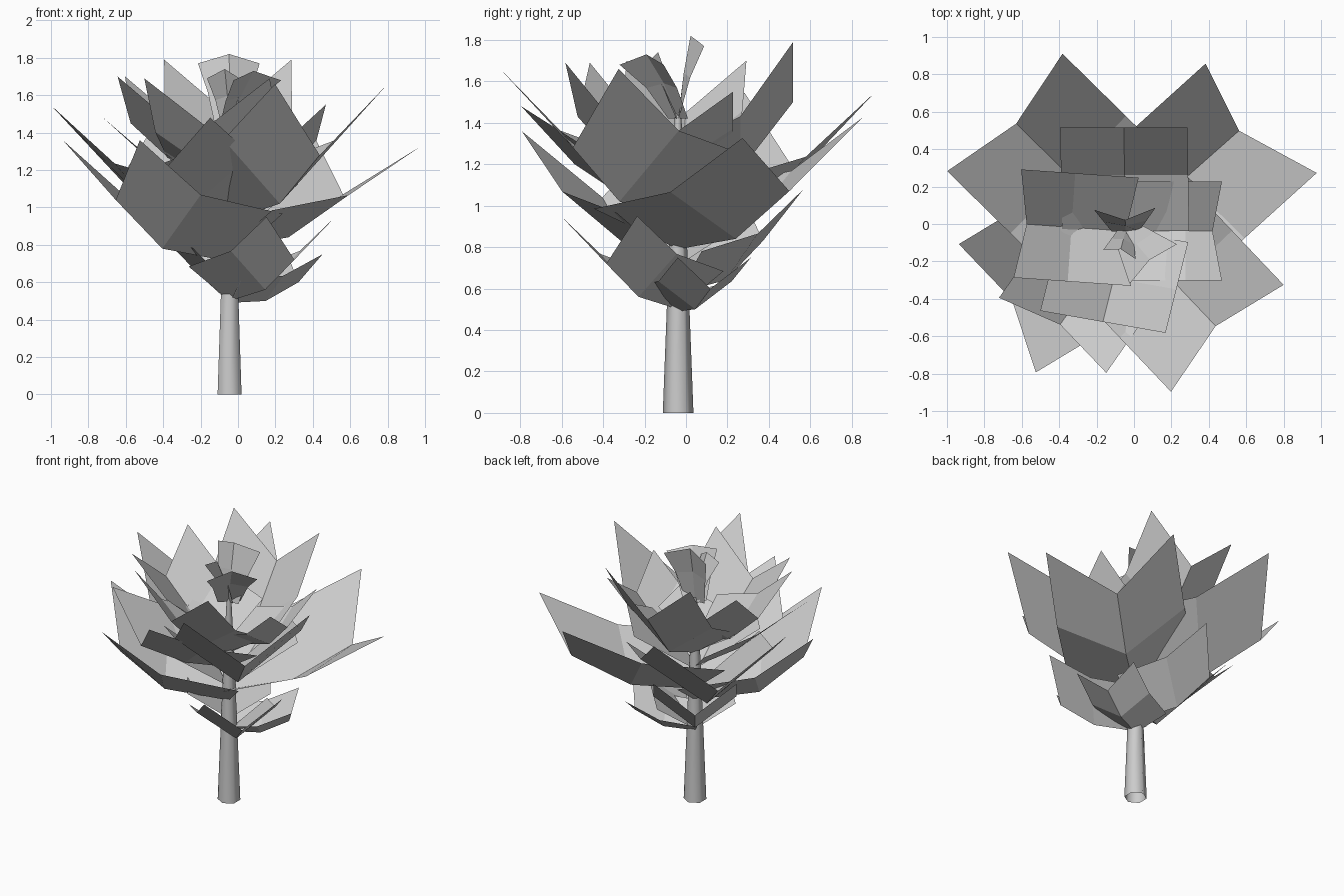
import bpy, bmesh, math
from mathutils import Vector

if "Cube" in bpy.data.objects:
    bpy.data.objects.remove(bpy.data.objects["Cube"])

AXIS = Vector((-0.045, -0.038, 0))

grey = bpy.data.materials.new("light_grey")
grey.diffuse_color = (0.6, 0.6, 0.6, 1)
grey.use_nodes = True
grey.node_tree.nodes["Principled BSDF"].inputs["Base Color"].default_value = grey.diffuse_color


def make(name, bm):
    me = bpy.data.meshes.new(name)
    bm.to_mesh(me)
    bm.free()
    ob = bpy.data.objects.new(name, me)
    ob.data.materials.append(grey)
    bpy.context.collection.objects.link(ob)
    return ob


def frame(azimuth):
    """Outward and sideways directions for a compass angle."""
    a = math.radians(azimuth)
    return Vector((math.cos(a), math.sin(a), 0)), Vector((-math.sin(a), math.cos(a), 0))


def skin(name, rows, bm):
    for p, q in zip(rows, rows[1:]):
        for i in range(2):
            bm.faces.new((p[i], q[i], q[i + 1], p[i + 1]))
    make(name, bm)


# Tapered six-sided trunk, open at the bottom
SIDES = 6
bm = bmesh.new()
rings = []
for z, r in ((0, 0.074), (0.55, 0.053), (1.0, 0.036), (1.45, 0.015)):
    rings.append([bm.verts.new(AXIS + frame(30 + 360 * i / SIDES)[0] * r + Vector((0, 0, z)))
                  for i in range(SIDES)])
for lo, hi in zip(rings, rings[1:]):
    for i in range(SIDES):
        j = (i + 1) % SIDES
        bm.faces.new((lo[i], lo[j], hi[j], hi[i]))
trunk = make("trunk", bm)
bpy.context.view_layer.objects.active = trunk
trunk.select_set(True)
bpy.ops.object.shade_smooth_by_angle(angle=math.radians(70))


def leaf(name, azimuth, spine, half_width, rise, tip_shift, roll=0, twist=0):
    """Trough-shaped leaf: spine of (radius, height), both halves folded up."""
    out, _ = frame(azimuth)
    fwd, side = frame(azimuth + twist)
    bm = bmesh.new()
    rows = []
    for k, (r, z) in enumerate(spine):
        t = k / (len(spine) - 1)
        c = AXIS + out * r + Vector((0, 0, z))
        h = rise * (0.8 + 0.2 * t)
        row = []
        for s in (-1, 0, 1):
            a = math.radians(roll) * s
            w2 = half_width * math.cos(a) - h * math.sin(a)
            h2 = half_width * math.sin(a) + h * math.cos(a)
            lift = fwd * tip_shift * (2 * t - 1) + Vector((0, 0, h2))
            row.append(bm.verts.new(c + side * s * w2 + lift * abs(s)))
        rows.append(row)
    skin(name, rows, bm)


# azimuth, (z0, r1, z1, r2, z2), half width, rise, tip shift, roll, twist
LEAVES = {
    # small bottom leaves
    "bottom_leaf": [
        (-45, (0.50, 0.27, 0.56, 0.49, 0.72), 0.26, 0.23, 0.05, 0, 0),
        (23, (0.49, 0.21, 0.50, 0.40, 0.60), 0.20, 0.15, 0.04, 0, 5),
        (125, (0.58, 0.28, 0.64, 0.50, 0.83), 0.27, 0.25, 0.05, 0, 0)],
    # large spreading leaves
    "middle_leaf": [
        (-46.5, (0.93, 0.39, 1.02, 0.70, 1.28), 0.415, 0.38, 0.09, 0, 0),
        (41.5, (0.79, 0.42, 0.84, 0.81, 1.07), 0.42, 0.31, 0.13, 7, 4),
        (135.5, (0.81, 0.43, 0.88, 0.82, 1.15), 0.44, 0.395, 0.085, 0, 0),
        (-149, (0.71, 0.42, 0.78, 0.71, 1.04), 0.40, 0.32, 0.09, 0, 0),
        (-125, (0.95, 0.30, 1.03, 0.61, 1.20), 0.35, 0.28, 0.07, 0, 0)],
    # steeper upper leaves
    "upper_leaf": [
        (91, (1.05, 0.30, 1.17, 0.555, 1.50), 0.34, 0.29, 0.0, 0, -1),
        (176, (1.15, 0.29, 1.23, 0.53, 1.45), 0.29, 0.25, 0.05, 0, 0),
        (-104, (1.06, 0.26, 1.17, 0.50, 1.43), 0.34, 0.26, 0.0, 0, 4),
        (0, (1.12, 0.32, 1.20, 0.465, 1.36), 0.265, 0.19, 0.05, 0, 0)],
}
for name, rows in LEAVES.items():
    for az, (z0, r1, z1, r2, z2), w, h, shift, roll, twist in rows:
        leaf(name, az, ((0, z0), (r1, z1), (r2, z2)), w, h, shift, roll, twist)


# Near-vertical crown leaves, narrower at the base
def crown_leaf(azimuth, reach, top, width, shift):
    out, side = frame(azimuth)
    bm = bmesh.new()
    rows = []
    for t, zt in ((0.0, 0.0), (0.45, 0.55), (1.0, 1.0)):
        c = AXIS + out * reach * t + Vector((0, 0, 1.42 + (top - 1.42) * zt))
        w = width * (0.45 + 0.55 * t)
        rows.append([bm.verts.new(c + side * s * w + abs(s) * (
            out * shift * t + Vector((0, 0, -0.05 * t)))) for s in (-1, 0, 1)])
    skin("crown_leaf", rows, bm)


crown_leaf(92, 0.06, 1.82, 0.165, 0.06)
crown_leaf(-50, 0.20, 1.73, 0.165, 0.03)
crown_leaf(-105, 0.10, 1.74, 0.09, 0.03)
